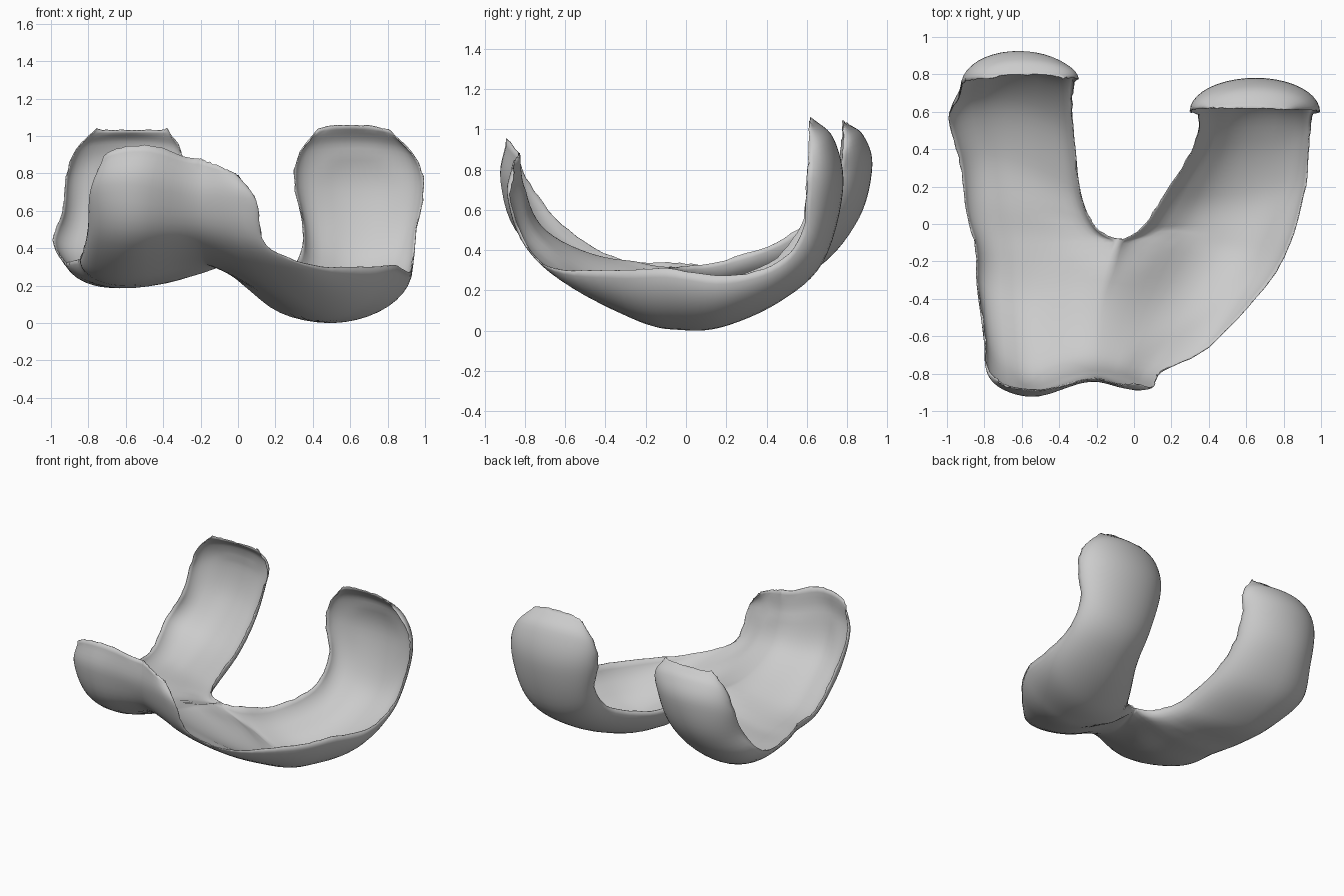
import bpy, bmesh, math, random
from mathutils import Vector, kdtree

cube = bpy.data.objects.get("Cube")
if cube:
    bpy.data.objects.remove(cube)
random.seed(4)
# Stations along each rail: where the lobes part, and the rear tips
SPLIT, LAST, STEPS, COLS = 4, 11, 6, 10


def spline(points, t):
    """Point on a smooth curve through the points, t counted in points."""
    pts = [Vector(p) for p in points]
    i = max(0, min(int(t), len(pts) - 2))
    u = t - i
    b, c = pts[i], pts[i + 1]
    a = pts[i - 1] if i > 0 else 2 * b - c
    d = pts[i + 2] if i + 2 < len(pts) else 2 * c - b
    return 0.5 * (2 * b + (c - a) * u + (2 * a - 5 * b + 4 * c - d) * u**2
                  + (3 * b - a - 3 * c + d) * u**3)


# Rails run from the upper front, under the shell, to the rear tips
right_outer = [(-.72, -.84, .88), (-.79, -.76, .7), (-.8, -.58, .5), (-.84, -.32, .35),
               (-.85, -.12, .34), (-.9, .06, .33), (-.93, .32, .33), (-.99, .56, .44),
               (-.94, .68, .6), (-.92, .75, .78), (-.87, .77, .92), (-.76, .78, 1.04)]
right_crest = [(-.5, -.89, .95), (-.58, -.92, .74), (-.6, -.81, .46), (-.62, -.45, .24),
               (-.63, -.12, .19), (-.65, .08, .19), (-.67, .36, .2), (-.67, .66, .32),
               (-.65, .86, .56), (-.62, .925, .82), (-.6, .88, .97), (-.57, .8, 1.03)]
left_outer = [(0, -.85, .79), (.1, -.87, .65), (.15, -.79, .42), (.4, -.66, .31),
              (.7, -.34, .3), (.84, -.1, .31), (.92, .2, .27), (.94, .46, .34),
              (.955, .58, .5), (.995, .6, .73), (.95, .61, .88), (.82, .61, 1.02)]
left_crest = [(-.08, -.86, .83), (0, -.885, .67), (.05, -.79, .42), (.22, -.5, .19),
              (.4, -.21, .04), (.48, -.05, .005), (.53, .17, .015), (.59, .46, .14),
              (.64, .68, .34), (.65, .78, .7), (.65, .735, .95), (.63, .62, 1.06)]
groove = [(-.2, -.83, .88), (-.2, -.84, .68), (-.2, -.73, .46), (-.18, -.42, .32),
          (-.08, -.08, .31)]
# One continuous edge around the notch, right tip to left tip
notch = [(-.38, .78, 1.04), (-.3, .78, .91), (-.32, .75, .76), (-.33, .64, .58),
         (-.32, .45, .44), (-.28, .15, .34), (-.2, -.02, .32), (-.08, -.08, .31),
         (.04, -.02, .29), (.17, .17, .26), (.32, .42, .34), (.345, .57, .52),
         (.3, .6, .74), (.32, .61, .89), (.42, .62, 1.03)]
NOTCH_MIDDLE = len(notch) // 2


def section(outer, crest, inner, blend):
    """Rounded cross-section from the outer edge over the crest to the inner edge."""
    across = (inner - outer).normalized()
    row = []
    for k in range(-COLS, COLS + 1):
        s = math.sin(abs(k) / COLS * math.pi / 2)
        edge = (outer if k < 0 else inner) - crest
        along = across * edge.dot(across)
        depth = 1 - math.sqrt(max(0, 1 - s * s))
        if k > 0:
            wave = (1 - math.cos(math.pi * s)) / 2
            depth = wave + (depth - wave) * blend
        row.append(crest + along * s + (edge - along) * depth)
    return row


def add_lobe(bm, outer, crest, side):
    rows = []
    for n in range(LAST * STEPS + 1):
        t = n / STEPS
        if t <= SPLIT:
            inner = spline(groove, t)
        else:
            inner = spline(notch, NOTCH_MIDDLE + side * (t - SPLIT))
        blend = max(0, min(1, (t - SPLIT + 1) / 2))
        pts = section(spline(outer, t), spline(crest, t), inner, blend)
        rows.append([bm.verts.new(p) for p in pts])
    for a, b in zip(rows, rows[1:]):
        for k in range(2 * COLS):
            quad = [a[k], a[k + 1], b[k + 1], b[k]]
            bm.faces.new(quad if side < 0 else quad[::-1])


bm = bmesh.new()
add_lobe(bm, right_outer, right_crest, -1)
add_lobe(bm, left_outer, left_crest, 1)
bmesh.ops.remove_doubles(bm, verts=bm.verts, dist=1e-4)

# Relax the seam where the two lobes join
inside = [v for v in bm.verts if not v.is_boundary and abs(v.co.x + .15) < .15]
for _ in range(4):
    bmesh.ops.smooth_vert(bm, verts=inside, factor=.5,
                          use_axis_x=True, use_axis_y=True, use_axis_z=True)
bm.normal_update()
# The convex underside must face outward
if sum(f.normal.z * f.calc_area() for f in bm.faces) > 0:
    bmesh.ops.reverse_faces(bm, faces=bm.faces)

# Slightly ragged rim, and a thickness that tapers towards it
rim = [v for v in bm.verts if v.is_boundary]
tree = kdtree.KDTree(len(rim))
for i, v in enumerate(rim):
    tree.insert(v.co, i)
tree.balance()
bm.verts.index_update()
weights = [min(1, .12 + tree.find(v.co)[2] / .22) for v in bm.verts]
for v in rim:
    v.co += Vector([random.uniform(-1, 1) for _ in range(3)]) * .004
    v.co.z = min(v.co.z, 1.06)

mesh = bpy.data.meshes.new("curved_shell")
bm.to_mesh(mesh)
bm.free()
shell = bpy.data.objects.new("curved_shell", mesh)
bpy.context.collection.objects.link(shell)

group = shell.vertex_groups.new(name="thickness")
for i, w in enumerate(weights):
    group.add([i], w, 'REPLACE')
solid = shell.modifiers.new("thickness", 'SOLIDIFY')
solid.thickness = .045
solid.offset = -1
solid.vertex_group = group.name

# Plain grey
grey = bpy.data.materials.new("plain_grey")
grey.use_nodes = True
color = (.6, .6, .6, 1)
grey.diffuse_color = color
grey.node_tree.nodes["Principled BSDF"].inputs["Base Color"].default_value = color
mesh.materials.append(grey)

bpy.context.view_layer.objects.active = shell
shell.select_set(True)
bpy.ops.object.shade_smooth_by_angle(angle=math.radians(60))
